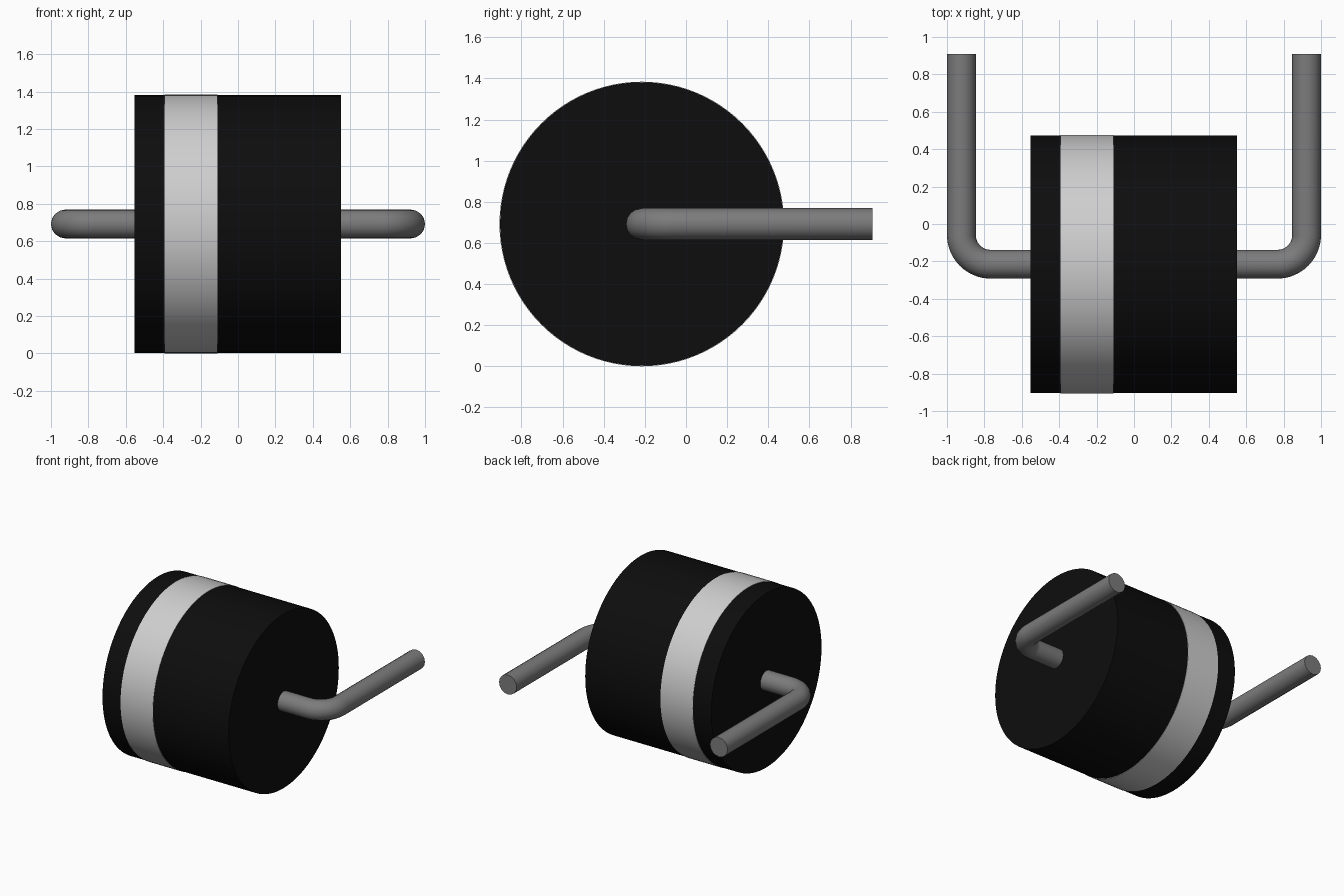
import bpy
import math
from mathutils import Vector

cube = bpy.data.objects.get("Cube")
if cube:
    bpy.data.objects.remove(cube, do_unlink=True)

AXIS_Y, AXIS_Z = -0.215, 0.692
WIRE_R, BEND_R = 0.077, 0.157


def material(name, value):
    mat = bpy.data.materials.new(name)
    mat.use_nodes = True
    color = (value, value, value, 1)
    mat.diffuse_color = color
    mat.node_tree.nodes["Principled BSDF"].inputs["Base Color"].default_value = color
    return mat


def finish(obj, name, mat):
    obj.name = name
    obj.data.materials.clear()
    obj.data.materials.append(mat)
    bpy.ops.object.select_all(action="DESELECT")
    obj.select_set(True)
    bpy.context.view_layer.objects.active = obj
    bpy.ops.object.shade_smooth_by_angle(angle=math.radians(35))


def drum(name, x0, x1, radius, mat):
    bpy.ops.mesh.primitive_cylinder_add(
        vertices=96, radius=radius, depth=x1 - x0,
        location=((x0 + x1) / 2, AXIS_Y, AXIS_Z), rotation=(0, math.pi / 2, 0))
    finish(bpy.context.object, name, mat)


def lead(name, side, mat):
    # Straight out of the body, round the bend, then straight back
    cx, cy = 0.923 - BEND_R, AXIS_Y + BEND_R
    steps = 16
    path = [(0.5, AXIS_Y)]
    for i in range(steps + 1):
        a = math.pi / 2 * i / steps
        path.append((cx + BEND_R * math.sin(a), cy - BEND_R * math.cos(a)))
    path.append((0.923, 0.908))

    curve = bpy.data.curves.new(name, "CURVE")
    curve.dimensions = "3D"
    curve.bevel_depth = WIRE_R
    curve.bevel_resolution = 6
    curve.use_fill_caps = True
    spline = curve.splines.new("POLY")
    spline.points.add(len(path) - 1)
    for point, (x, y) in zip(spline.points, path):
        point.co = (side * x, y, AXIS_Z, 1)
    obj = bpy.data.objects.new(name, curve)
    bpy.context.collection.objects.link(obj)
    bpy.ops.object.select_all(action="DESELECT")
    obj.select_set(True)
    bpy.context.view_layer.objects.active = obj
    bpy.ops.object.convert(target="MESH")
    finish(bpy.context.object, name, mat)


black = material("black plastic", 0.004)
silver = material("light grey band", 0.62)
metal = material("grey metal", 0.2)

# Cylindrical body with a thin raised band
drum("body", -0.553, 0.55, 0.689, black)
drum("polarity_band", -0.393, -0.11, 0.692, silver)

# Bent wire leads on both ends
lead("left_lead", 1, metal)
lead("right_lead", -1, metal)
